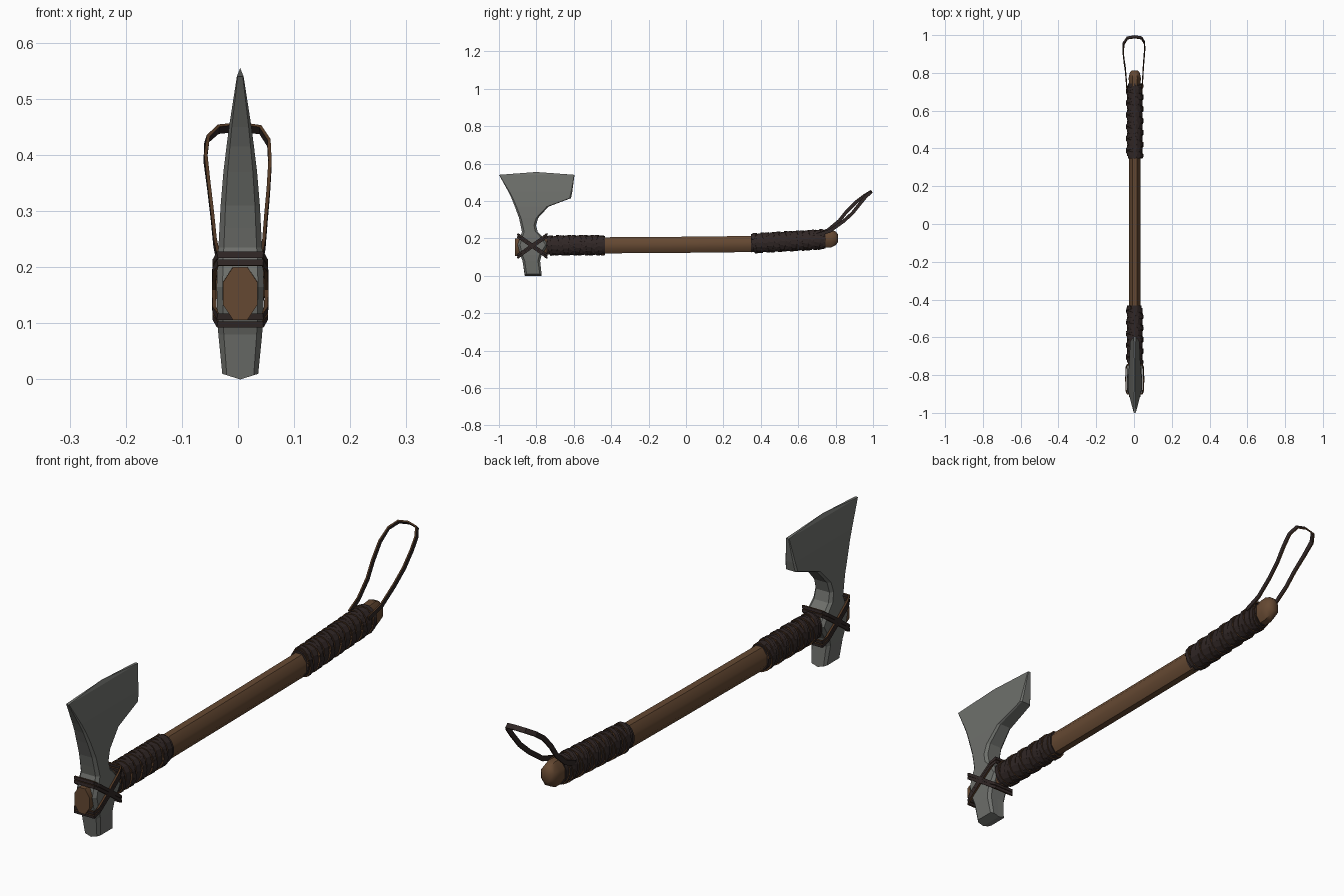
import bpy, bmesh, math
from mathutils import Vector

if "Cube" in bpy.data.objects:
    bpy.data.objects.remove(bpy.data.objects["Cube"])

CX = 0.004  # the axe sits slightly right of the wrist loop's centre


def material(name, col):
    m = bpy.data.materials.new(name)
    m.diffuse_color = (*col, 1)
    m.use_nodes = True
    m.node_tree.nodes["Principled BSDF"].inputs["Base Color"].default_value = m.diffuse_color
    return m


WOOD = material("brown wood", (0.13, 0.066, 0.032))
STEEL = material("grey steel", (0.155, 0.16, 0.148))
LEATHER = material("dark leather", (0.030, 0.020, 0.019))
EDGE = material("tan leather edge", (0.085, 0.04, 0.018))


def make(name, verts, faces, mats, mat_rule=None, smooth=None):
    me = bpy.data.meshes.new(name)
    me.from_pydata([tuple(v) for v in verts], [], faces)
    for m in mats:
        me.materials.append(m)
    if mat_rule:
        for p in me.polygons:
            p.material_index = mat_rule(p.index)
    bm = bmesh.new()
    bm.from_mesh(me)
    bmesh.ops.recalc_face_normals(bm, faces=bm.faces)
    bm.to_mesh(me)
    bm.free()
    ob = bpy.data.objects.new(name, me)
    bpy.context.collection.objects.link(ob)
    if smooth:
        bpy.ops.object.select_all(action='DESELECT')
        ob.select_set(True)
        bpy.context.view_layer.objects.active = ob
        bpy.ops.object.shade_smooth_by_angle(angle=math.radians(smooth))
    return ob


def bridge(rows, n, closed=False):
    faces = []
    for r in range(rows if closed else rows - 1):
        a, b = r * n, ((r + 1) % rows) * n
        for i in range(n):
            j = (i + 1) % n
            faces.append((a + i, a + j, b + j, b + i))
    return faces


def tube(name, rings, sides, mat):
    """Elliptical loft along y; rings are (y, centre z, x radius, z radius)."""
    verts = []
    for y, z, rx, rz in rings:
        for i in range(sides):
            a = 2 * math.pi * (i + 0.5) / sides
            k = 1 / math.cos(math.pi / sides)
            verts.append((CX + rx * k * math.cos(a), y, z + rz * k * math.sin(a)))
    faces = bridge(len(rings), sides)
    faces += [tuple(range(sides)), tuple(range(len(verts) - sides, len(verts)))]
    return make(name, verts, faces, [mat], smooth=50)


def strap(name, pts, normals, width, thick, closed=False):
    """Flat leather strap swept along points, with tan cut edges."""
    verts, n = [], len(pts)
    for i, p in enumerate(pts):
        if closed:
            t = pts[(i + 1) % n] - pts[i - 1]
        else:
            t = pts[min(i + 1, n - 1)] - pts[max(i - 1, 0)]
        t.normalize()
        u = normals[i] - t * normals[i].dot(t)
        u.normalize()
        b = t.cross(u)
        for sb, su in ((-1, -1), (1, -1), (1, 1), (-1, 1)):
            verts.append(p + b * sb * width / 2 + u * su * thick / 2)
    faces = bridge(n, 4, closed)
    if not closed:
        faces += [(0, 1, 2, 3), tuple(range(4 * n - 4, 4 * n))]
    return make(name, verts, faces, [LEATHER, EDGE], lambda i: i % 2)


# Handle: octagonal shaft, rising gently to a rounded knob
tube("handle", [
    (-0.915, 0.153, 0.031, 0.047), (-0.75, 0.16, 0.031, 0.045),
    (-0.43, 0.163, 0.031, 0.043), (0.0, 0.166, 0.031, 0.043),
    (0.35, 0.170, 0.031, 0.043), (0.60, 0.185, 0.031, 0.043),
    (0.72, 0.195, 0.031, 0.045), (0.775, 0.198, 0.032, 0.047),
    (0.800, 0.200, 0.027, 0.037), (0.812, 0.201, 0.016, 0.022)], 8, WOOD)

# Axe head: stacked sections (z, front y, back y, half thickness)
SECTIONS = [
    (0.010, -0.862, -0.772, 0.032), (0.080, -0.874, -0.780, 0.039),
    (0.110, -0.886, -0.772, 0.041), (0.165, -0.900, -0.738, 0.042),
    (0.210, -0.886, -0.768, 0.041), (0.235, -0.877, -0.793, 0.039),
    (0.270, -0.884, -0.802, 0.037), (0.310, -0.893, -0.790, 0.035),
    (0.370, -0.915, -0.735, 0.030), (0.415, -0.933, -0.615, 0.0245),
    (0.450, -0.950, -0.608, 0.020), (0.540, -1.000, -0.596, 0.006)]
verts = []
for z, y0, y1, w in SECTIONS:
    c = 0.012 * w / 0.04
    half = [(0, y0), (w * 0.75, y0), (w, y0 + c), (w, y1 - c), (w * 0.75, y1), (0, y1)]
    for x, y in half + [(-x, y) for x, y in half[4:0:-1]]:
        ridge = 0.010 * (1 - abs(x) / w) if z == SECTIONS[0][0] else 0
        verts.append((CX + x, y, z - ridge))
faces = bridge(len(SECTIONS), 10)
faces += [(0, 1, 2, 3, 4, 5), (5, 6, 7, 8, 9, 0)]
top = len(verts)
verts.append((CX, -0.80, 0.555))
faces += [(top - 10 + i, top - 10 + (i + 1) % 10, top) for i in range(10)]
make("axe_head", verts, faces, [STEEL])


# Grip wraps: tight coil over a sleeve with two crossing straps on top
def coil(name, y0, y1, z0, z1, rx, rz, turns, hand, width, thick, phase=0.0):
    pts, nor = [], []
    n = int(abs(turns) * 14)
    for i in range(n + 1):
        f = i / n
        a = phase + hand * 2 * math.pi * turns * f
        pts.append(Vector((CX + rx * math.cos(a), y0 + (y1 - y0) * f,
                           z0 + (z1 - z0) * f + rz * math.sin(a))))
        nor.append(Vector((math.cos(a) / rx, 0, math.sin(a) / rz)))
    strap(name, pts, nor, width, thick)


for tag, y0, y1, z0, z1 in (("head", -0.745, -0.432, 0.162, 0.164),
                            ("rear", 0.348, 0.745, 0.174, 0.195)):
    length = y1 - y0
    tube(tag + "_wrap_sleeve", [(y0, z0, 0.037, 0.047), (y1, z1, 0.037, 0.047)], 14, LEATHER)
    coil(tag + "_wrap_coil", y0 + 0.012, y1 - 0.012, z0, z1, 0.039, 0.049,
         length / 0.033, 1, 0.026, 0.006)
    for hand in (1, -1):
        coil(tag + "_wrap_cross", y0 + 0.01, y1 - 0.01, z0, z1, 0.0425, 0.0525,
             length / 0.066, hand, 0.016, 0.006, 0.4)

# Head lashing: two tilted loops crossing on the cheeks, doubled strands
for s in (1, -1):
    for k in (-0.007, 0.007):
        pts, nor = [], []
        zf, zb = (0.160 + s * 0.055, 0.160 - s * 0.055)
        for x, f in ((-0.040, 0), (0.040, 0), (0.046, 0.12), (0.047, 0.5), (0.046, 0.88),
                     (0.040, 1), (-0.040, 1), (-0.046, 0.88), (-0.047, 0.5), (-0.046, 0.12)):
            y = -0.899 + 0.155 * f
            z = zf + (zb - zf) * f + k
            pts.append(Vector((CX + x, y, z)))
            nor.append(Vector((x, 0.12 * (f - 0.5) if f in (0, 1) else 0, 0)))
        for i in (0, 1, 5, 6):  # front and back runs face along y
            nor[i] = Vector((pts[i].x - CX, -0.05 if i < 2 else 0.05, 0))
        strap("head_lashing", pts, nor, 0.011, 0.007, True)

# Wrist loop
LOOP = [(-0.036, 0.70, 0.220), (-0.041, 0.76, 0.245), (-0.046, 0.82, 0.295),
        (-0.052, 0.86, 0.345), (-0.058, 0.91, 0.395), (-0.055, 0.955, 0.428),
        (-0.035, 0.985, 0.446), (0.004, 0.991, 0.450), (0.040, 0.985, 0.445),
        (0.055, 0.96, 0.422), (0.057, 0.93, 0.385), (0.054, 0.89, 0.335),
        (0.050, 0.84, 0.290), (0.046, 0.77, 0.240), (0.042, 0.70, 0.218)]
pts = [Vector(p) for p in LOOP]
nor = [Vector((p.x, p.y - min(p.y, 0.93), p.z - min(p.z, 0.39))) for p in pts]
strap("wrist_loop", pts, nor, 0.018, 0.006)
